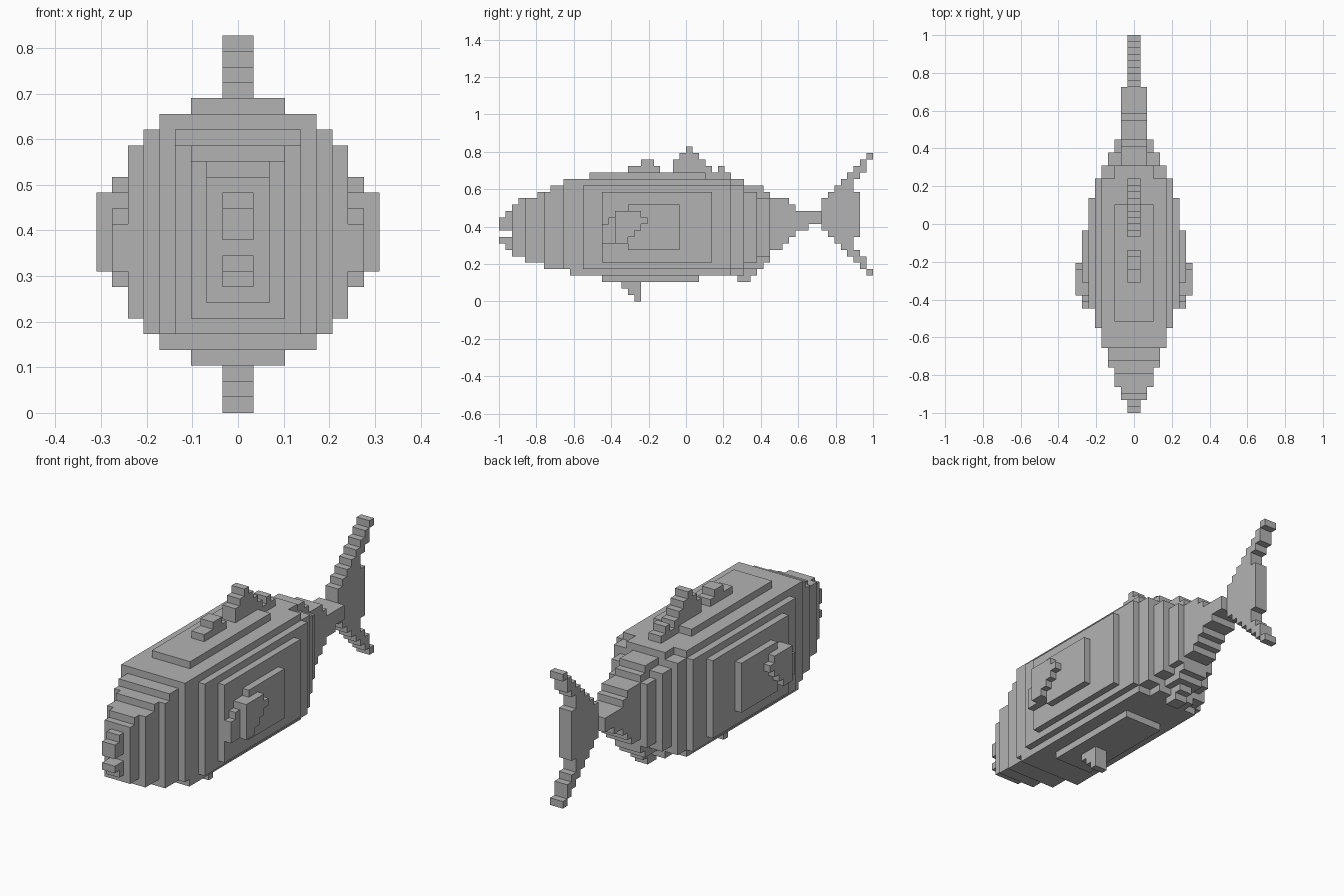
import bpy

if "Cube" in bpy.data.objects:
    bpy.data.objects.remove(bpy.data.objects["Cube"])

U = 2 / 58  # edge length of one block

grey = bpy.data.materials.new("plain_grey")
grey.diffuse_color = (0.45, 0.45, 0.45, 1)
grey.use_nodes = True
grey.node_tree.nodes["Principled BSDF"].inputs["Base Color"].default_value = grey.diffuse_color


def blocks(boxes):
    """Mirrored block cells from (y0, y1, half_width, z0, z1) boxes."""
    return {(x, y, z) for y0, y1, w, z0, z1 in boxes
            for x in range(-w, w) for y in range(y0, y1) for z in range(z0, z1)}


def columns(start, spans, w=1):
    """One box per step along y, each with its own (z0, z1)."""
    return [(start + i, start + i + 1, w, a, b) for i, (a, b) in enumerate(spans)]


# Nested body slabs, from nose to tail stalk
body = blocks([
    (2, 3, 2, 7, 15), (3, 4, 2, 7, 16), (4, 6, 3, 6, 16), (6, 7, 3, 6, 17),
    (7, 8, 4, 5, 17), (8, 10, 4, 5, 18), (10, 11, 5, 5, 19),
    (11, 36, 5, 4, 19), (36, 38, 5, 5, 18), (36, 38, 3, 4, 19),
    (13, 36, 6, 5, 18), (16, 33, 7, 6, 17), (20, 28, 8, 8, 15),
    (38, 40, 4, 6, 17), (38, 41, 2, 5, 18), (40, 42, 3, 7, 16),
    (41, 42, 2, 6, 17), (42, 44, 2, 8, 16), (44, 45, 2, 9, 16),
    (45, 46, 2, 10, 15), (46, 48, 2, 11, 14), (48, 50, 2, 12, 14),
    (14, 32, 3, 19, 20), (16, 31, 3, 3, 4),      # back and belly plates
])

# Lips with the open mouth between them
lips = blocks([(0, 1, 1, 11, 13), (1, 2, 1, 11, 14),
               (0, 1, 1, 9, 10), (1, 2, 1, 8, 10)])

# Fins along the back
front_dorsal_fin = blocks([(20, 25, 1, 20, 21), (22, 24, 1, 21, 22)])
rear_dorsal_fin = blocks(columns(27, [
    (20, 22), (20, 23), (20, 24), (20, 23), (20, 22), (19, 21),
    (19, 20), (19, 21), (19, 20)]))

# Fins under the belly
pelvic_fin = blocks(columns(19, [(2, 3), (1, 3), (0, 3)]))
anal_fin = blocks([(37, 39, 1, 3, 5), (39, 40, 1, 4, 5)])

# Forked tail
tail_fin = blocks(columns(50, [
    (11, 16), (10, 17), (9, 18), (8, 19), (7, 20), (10, 17)])
    + [(55, 56, 1, 19, 21), (55, 56, 1, 6, 8), (56, 57, 1, 20, 22),
       (56, 57, 1, 5, 7), (57, 58, 1, 22, 23), (57, 58, 1, 4, 5)])

# Side fins: outer layer plus the stepped front edge one layer in
side_boxes = columns(18, [(9, 14), (9, 14), (10, 14), (11, 14), (12, 13)], 9)
side_boxes += columns(16, [(9, 12), (9, 13), (9, 14), (9, 14)], 8)
side_fins = {c for c in blocks(side_boxes) if c[0] >= 7 or c[0] < -7} - body

parts = {"body": body, "lips": lips, "front_dorsal_fin": front_dorsal_fin,
         "rear_dorsal_fin": rear_dorsal_fin, "pelvic_fin": pelvic_fin,
         "anal_fin": anal_fin - body, "tail_fin": tail_fin, "side_fins": side_fins}
solid = set().union(*parts.values())

# Build each part from the block sides that are open to the air
for name, cells in parts.items():
    index, faces = {}, []
    for cell in sorted(cells):
        for axis in range(3):
            a, b = (axis + 1) % 3, (axis + 2) % 3
            for side in (0, 1):
                neighbour = list(cell)
                neighbour[axis] += 2 * side - 1
                if tuple(neighbour) in solid:
                    continue
                face = []
                for da, db in ((0, 0), (1, 0), (1, 1), (0, 1)):
                    p = list(cell)
                    p[axis] += side
                    p[a] += da
                    p[b] += db
                    face.append(index.setdefault(tuple(p), len(index)))
                faces.append(face if side else face[::-1])
    mesh = bpy.data.meshes.new(name)
    mesh.from_pydata([(x * U, y * U - 1, z * U) for x, y, z in index], [], faces)
    mesh.materials.append(grey)
    bpy.context.collection.objects.link(bpy.data.objects.new(name, mesh))
